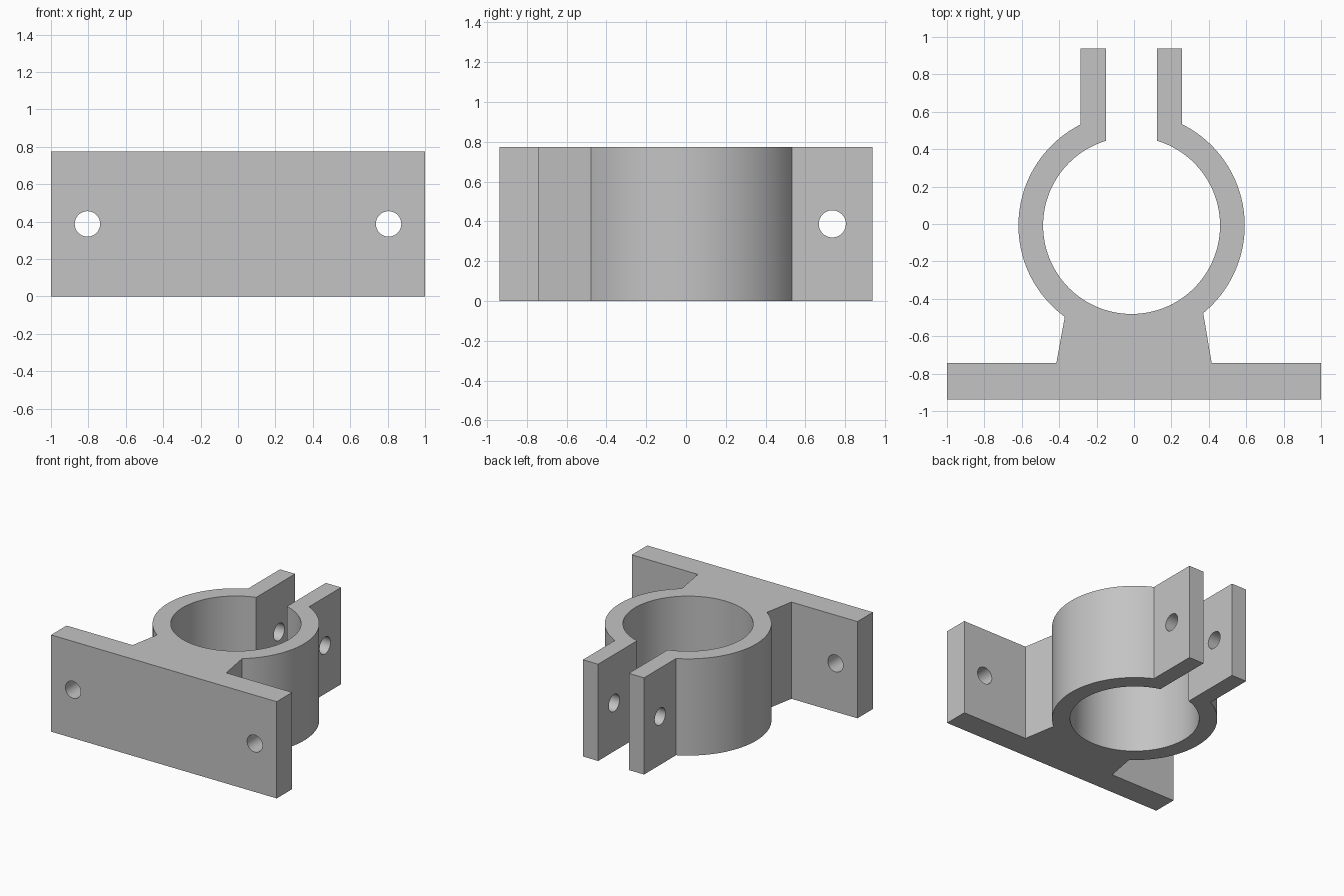
import bpy, bmesh
from math import pi, asin, acos, cos, sin
from mathutils import Matrix, Vector

default = bpy.data.objects.get("Cube")
if default:
    bpy.data.objects.remove(default, do_unlink=True)

HEIGHT = 0.775
DEPTH = 0.938             # half of the overall depth
CX, CY = -0.013, -0.008   # ring centre
R_OUT, R_IN = 0.605, 0.473
FLANGE_Y = -0.742         # back of the mounting flange
HOLE_R = 0.068

grey = bpy.data.materials.new("plain_grey")
grey.use_nodes = True
colour = (0.55, 0.55, 0.55, 1)
grey.diffuse_color = colour
grey.node_tree.nodes["Principled BSDF"].inputs["Base Color"].default_value = colour


def arc(radius, start, end, steps):
    """Points on a circle about the ring centre."""
    angles = [start + (end - start) * i / steps for i in range(steps + 1)]
    return [(CX + radius * cos(a), CY + radius * sin(a)) for a in angles]


def angle_at(radius, x):
    """Angle on the upper half of a ring where it meets a given x."""
    return acos((x - CX) / radius)


# Outline of the whole bracket, anticlockwise from the flange's front corner
neck_right, neck_left = 0.37, -0.37
lug_right, lug_left = (0.122, 0.257), (-0.285, -0.15)
outline = [(-1, -DEPTH), (1, -DEPTH), (1, FLANGE_Y), (0.415, FLANGE_Y)]
outline += arc(R_OUT, -angle_at(R_OUT, neck_right), angle_at(R_OUT, lug_right[1]), 48)
outline += [(lug_right[1], DEPTH), (lug_right[0], DEPTH)]
outline += arc(R_IN, angle_at(R_IN, lug_right[0]), angle_at(R_IN, lug_left[1]) - 2 * pi, 128)
outline += [(lug_left[1], DEPTH), (lug_left[0], DEPTH)]
outline += arc(R_OUT, angle_at(R_OUT, lug_left[0]), 2 * pi - angle_at(R_OUT, neck_left), 48)
outline += [(-0.415, FLANGE_Y), (-1, FLANGE_Y)]


def add_object(name, bm):
    bmesh.ops.recalc_face_normals(bm, faces=bm.faces[:])
    mesh = bpy.data.meshes.new(name)
    bm.to_mesh(mesh)
    bm.free()
    mesh.materials.append(grey)
    obj = bpy.data.objects.new(name, mesh)
    bpy.context.collection.objects.link(obj)
    return obj


# Clamp body: extrude the outline upwards
bm = bmesh.new()
base = bm.faces.new([bm.verts.new((x, y, 0)) for x, y in outline])
top = bmesh.ops.extrude_face_region(bm, geom=[base], use_keep_orig=True)
bmesh.ops.translate(bm, vec=(0, 0, HEIGHT),
                    verts=[v for v in top["geom"] if isinstance(v, bmesh.types.BMVert)])
clamp = add_object("pipe_clamp_bracket", bm)

# Bolt holes: two through the flange, one across both lugs
bm = bmesh.new()
mid = HEIGHT / 2
for centre, axis, length in [((-0.805, -0.84, mid), "X", 0.5),
                             ((0.805, -0.84, mid), "X", 0.5),
                             ((-0.014, 0.735, mid), "Y", 1)]:
    bmesh.ops.create_cone(bm, cap_ends=True, segments=48, depth=length,
                          radius1=HOLE_R, radius2=HOLE_R,
                          matrix=Matrix.Translation(centre) @ Matrix.Rotation(pi / 2, 4, axis))
cutter = add_object("bolt_hole_cutter", bm)
cutter.hide_render = True

bpy.ops.object.select_all(action="DESELECT")
clamp.select_set(True)
bpy.context.view_layer.objects.active = clamp
cut = clamp.modifiers.new("bolt_holes", "BOOLEAN")
cut.operation = "DIFFERENCE"
cut.solver = "EXACT"
cut.object = cutter
bpy.ops.object.modifier_apply(modifier=cut.name)
bpy.data.objects.remove(cutter, do_unlink=True)

bpy.ops.object.shade_smooth_by_angle(angle=pi / 7)
